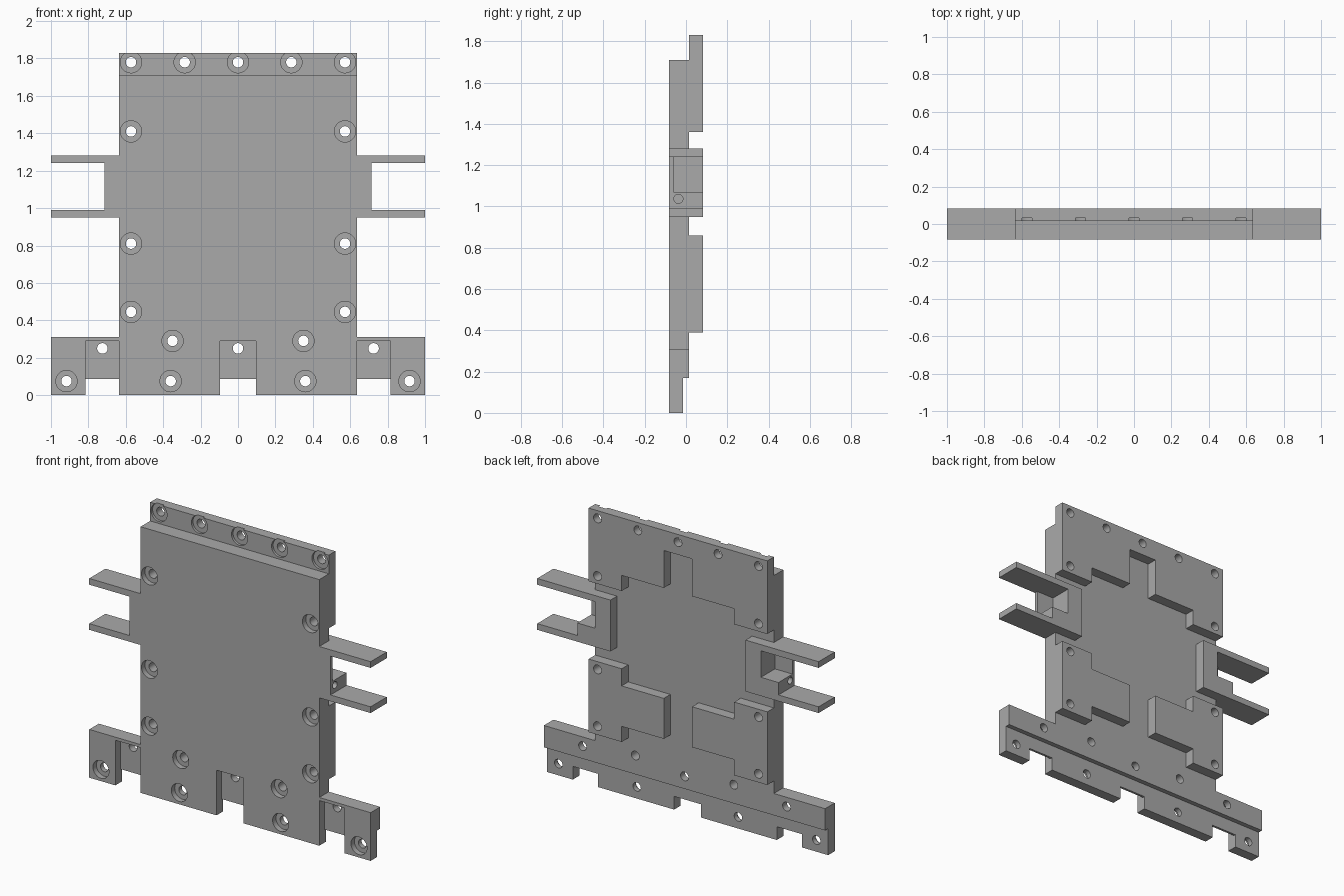
import bpy, bmesh, math
from mathutils import Matrix, Vector

old = bpy.data.objects.get("Cube")
if old:
    bpy.data.objects.remove(old, do_unlink=True)

grey = bpy.data.materials.new("machined grey")
grey.use_nodes = True
grey.diffuse_color = (0.4, 0.4, 0.4, 1)
grey.node_tree.nodes["Principled BSDF"].inputs["Base Color"].default_value = (0.4, 0.4, 0.4, 1)

FRONT, MID, BACK, TOP = -0.082, 0.015, 0.082, 1.83
HALF = 0.635


def finish(name, bm):
    bmesh.ops.recalc_face_normals(bm, faces=bm.faces)
    mesh = bpy.data.meshes.new(name)
    bm.to_mesh(mesh)
    bm.free()
    mesh.materials.append(grey)
    obj = bpy.data.objects.new(name, mesh)
    bpy.context.collection.objects.link(obj)
    return obj


def prism(name, outline, y0, y1):
    """Extrude an x-z outline along y."""
    bm = bmesh.new()
    face = bm.faces.new([bm.verts.new((x, y0, z)) for x, z in outline])
    out = bmesh.ops.extrude_face_region(bm, geom=[face])
    moved = [v for v in out["geom"] if isinstance(v, bmesh.types.BMVert)]
    bmesh.ops.translate(bm, verts=moved, vec=(0, y1 - y0, 0))
    return finish(name, bm)


def mirrored(half):
    """Complete a right-hand outline with its mirror image."""
    return half + [(-x, z) for x, z in reversed(half)]


def add_box(bm, x0, x1, y0, y1, z0, z1):
    size = Matrix.Diagonal((x1 - x0, y1 - y0, z1 - z0, 1))
    centre = Vector((x0 + x1, y0 + y1, z0 + z1)) / 2
    bmesh.ops.create_cube(bm, size=1, matrix=Matrix.Translation(centre) @ size)


def add_rod(bm, centre, radius, length, axis="X"):
    bmesh.ops.create_cone(bm, cap_ends=True, segments=32, radius1=radius, radius2=radius,
                          depth=length, matrix=Matrix.Translation(centre) @ Matrix.Rotation(math.pi / 2, 4, axis))


# Front layer: plate, side arms and foot tabs in one outline
arm = [(1, 0.95), (1, 0.99), (0.715, 0.99), (0.715, 1.24), (1, 1.24), (1, 1.28)]
plate = prism("main_plate", mirrored(
    [(0.095, 0.085), (0.095, 0), (HALF, 0), (HALF, 0.085), (0.815, 0.085), (0.815, 0),
     (1, 0), (1, 0.31), (HALF, 0.31), (HALF, 0.95)] + arm +
    [(HALF, 1.28), (HALF, 1.71)]), FRONT, MID)

# Rear layer: stepped top flange, stepped lower pads and arm brackets
parts = [plate, prism("top_flange", mirrored(
    [(0.1, 1.7), (0.1, 1.46), (0.4, 1.46), (0.4, 1.36), (HALF, 1.36), (HALF, TOP)]), MID, BACK)]
for side, s in (("left", 1), ("right", -1)):
    pad = [(0.1, 0.49), (0.4, 0.49), (0.4, 0.39), (HALF, 0.39),
           (HALF, 0.86), (0.4, 0.86), (0.4, 0.75), (0.1, 0.75)]
    parts.append(prism(side + "_lower_pad", [(s * x, z) for x, z in pad], MID, BACK))
    bracket = [(0.48, 0.95)] + arm + [(0.48, 1.28)]
    parts.append(prism(side + "_arm_bracket", [(s * x, z) for x, z in bracket], MID, BACK))

# Cutters: recesses, counterbores, through holes
recess, bores, holes = bmesh.new(), bmesh.new(), bmesh.new()
add_box(recess, -2, 2, -0.015, 0.3, -0.1, 0.17)
for x in (-0.725, 0, 0.725):
    w = 0.09 if x else 0.095
    add_box(recess, x - w, x + w, -0.3, -0.03, -0.1, 0.29)
    add_rod(holes, (x, 0, 0.25), 0.028, 0.5)
for s in (-1, 1):
    add_box(recess, min(s * 0.59, s * 0.8), max(s * 0.59, s * 0.8), -0.06, 0.3, 1.07, 1.24)
    add_rod(holes, (s * 0.68, -0.037, 1.037), 0.022, 0.16, "Y")

screws = [(0, 1.78), (0.285, 1.78), (0.572, 1.78), (0.572, 1.41), (0.572, 0.81),
          (0.572, 0.445), (0.35, 0.29), (0.36, 0.075), (0.917, 0.075)]
for x, z in screws:
    floor = MID + 0.016 if z > 1.71 else FRONT + 0.035
    for px in sorted({x, -x}):
        add_rod(bores, (px, floor - 0.15, z), 0.057, 0.3)
        add_rod(holes, (px, 0, z), 0.028, 0.5)

cutters = [finish(n, b) for n, b in
           (("recess_cutter", recess), ("bore_cutter", bores), ("hole_cutter", holes))]

# Cut every part, bake the result and drop the cutters
for obj in parts:
    for cutter in cutters:
        mod = obj.modifiers.new(cutter.name, "BOOLEAN")
        mod.operation, mod.solver, mod.object = "DIFFERENCE", "EXACT", cutter
bpy.context.view_layer.update()
graph = bpy.context.evaluated_depsgraph_get()
baked = [bpy.data.meshes.new_from_object(o.evaluated_get(graph)) for o in parts]
for obj, mesh in zip(parts, baked):
    obj.modifiers.clear()
    obj.data = mesh
for cutter in cutters:
    bpy.data.objects.remove(cutter, do_unlink=True)

# Smooth bore walls, crisp machined edges
bpy.ops.object.select_all(action="DESELECT")
for obj in parts:
    obj.select_set(True)
bpy.context.view_layer.objects.active = plate
bpy.ops.object.shade_smooth_by_angle(angle=math.radians(30))
